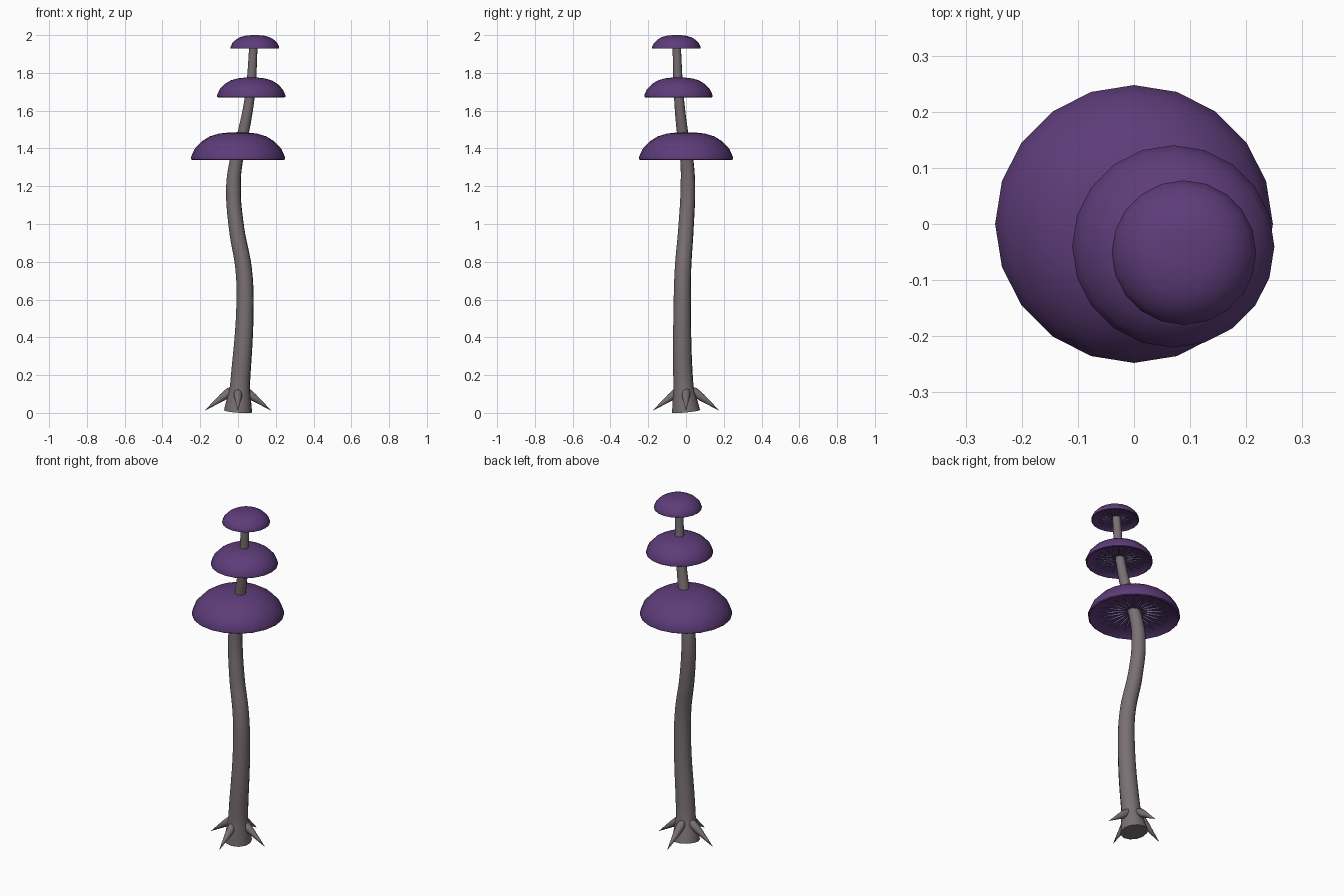
import bpy
import bmesh
from math import sin, cos, pi, radians
from mathutils import Vector, Matrix

cube = bpy.data.objects.get("Cube")
if cube:
    bpy.data.objects.remove(cube, do_unlink=True)


def material(name, rgb):
    mat = bpy.data.materials.new(name)
    mat.use_nodes = True
    mat.diffuse_color = (*rgb, 1)
    mat.node_tree.nodes["Principled BSDF"].inputs["Base Color"].default_value = (*rgb, 1)
    return mat


PURPLE = material("cap purple", (0.11, 0.045, 0.19))
GREY = material("stem grey", (0.19, 0.16, 0.17))
LILAC = material("gill lilac", (0.42, 0.29, 0.66))


def finish(obj, mat, angle=40):
    """Give an object its colour and smooth shading with sharp edges kept."""
    obj.data.materials.clear()
    obj.data.materials.append(mat)
    bpy.ops.object.select_all(action="DESELECT")
    obj.select_set(True)
    bpy.context.view_layer.objects.active = obj
    bpy.ops.object.shade_smooth_by_angle(angle=radians(angle))


def from_bmesh(name, bm, mat, angle=40):
    bmesh.ops.recalc_face_normals(bm, faces=bm.faces)
    mesh = bpy.data.meshes.new(name)
    bm.to_mesh(mesh)
    bm.free()
    obj = bpy.data.objects.new(name, mesh)
    bpy.context.collection.objects.link(obj)
    finish(obj, mat, angle)
    return obj


def lathe(bm, profile, sides, place=Matrix()):
    """Turn (radius, height) points round the local z axis."""
    rings = []
    for r, z in profile:
        count = 1 if r == 0 else sides
        rings.append([bm.verts.new(place @ Vector((r * cos(2 * pi * i / sides),
                                                   r * sin(2 * pi * i / sides), z)))
                      for i in range(count)])
    for a, b in zip(rings, rings[1:]):
        for i in range(sides):
            j = (i + 1) % sides
            quad = [a[i % len(a)], a[j % len(a)], b[j % len(b)], b[i % len(b)]]
            bm.faces.new(list(dict.fromkeys(quad)))


def along(start, end):
    """Placement whose z axis runs from start to end."""
    turn = (end - start).to_track_quat("Z", "Y").to_matrix().to_4x4()
    return Matrix.Translation(start) @ turn


# Winding, tapering stem: x, y, z, radius
STEM = [(0, 0, 0.008, 0.075), (0.01, -0.013, 0.14, 0.053), (0.037, -0.02, 0.57, 0.046),
        (0.03, -0.016, 0.76, 0.044), (-0.008, 0, 0.98, 0.041), (-0.024, 0.01, 1.2, 0.039),
        (-0.008, 0.004, 1.34, 0.035), (0.027, -0.018, 1.48, 0.03),
        (0.063, -0.038, 1.68, 0.026), (0.083, -0.05, 1.96, 0.022)]
curve = bpy.data.curves.new("stem", "CURVE")
curve.dimensions = "3D"
curve.bevel_depth = 1
curve.bevel_resolution = 4
curve.resolution_u = 6
curve.use_fill_caps = True
spline = curve.splines.new("BEZIER")
spline.bezier_points.add(len(STEM) - 1)
for point, (x, y, z, r) in zip(spline.bezier_points, STEM):
    point.co = (x, y, z)
    point.radius = r
    point.handle_left_type = point.handle_right_type = "AUTO"
stem = bpy.data.objects.new("stem", curve)
bpy.context.collection.objects.link(stem)
bpy.context.view_layer.objects.active = stem
stem.select_set(True)
bpy.ops.object.convert(target="MESH")
finish(bpy.context.object, GREY)

# Four thorn-like roots round the foot
bm = bmesh.new()
ROOT = [(0, -0.012), (0.017, -0.004), (0.024, 0.02), (0.02, 0.065), (0.01, 0.125), (0, 0.185)]
for k in range(4):
    out = Vector((cos(k * pi / 2), sin(k * pi / 2), 0))
    lathe(bm, ROOT, 8, along(out * 0.03 + Vector((0, 0, 0.122)),
                             out * 0.176 + Vector((0, 0, 0.012))))
from_bmesh("roots", bm, GREY, 60)

# Domed caps with a hollow underside, and gills beneath each
DOME = [(0, 1), (0.2, 0.99), (0.4, 0.95), (0.6, 0.85), (0.77, 0.67), (0.92, 0.4), (0.99, 0.13),
        (0.99, 0.03), (0.96, 0), (0.9, 0.06), (0.8, 0.14), (0.45, 0.24), (0, 0.3)]
GILLS = 22
for level, (x, y, z, radius, height) in {
        "lower": (0, 0, 1.338, 0.25, 0.148),
        "middle": (0.07, -0.04, 1.67, 0.182, 0.106),
        "upper": (0.089, -0.051, 1.928, 0.13, 0.072)}.items():
    place = Matrix.Translation((x, y, z))
    bm = bmesh.new()
    lathe(bm, [(r * radius, h * height) for r, h in DOME], 20, place)
    from_bmesh(level + "_cap", bm, PURPLE)

    bm = bmesh.new()
    for k in range(GILLS):
        turn = Matrix.Rotation(2 * pi * k / GILLS, 4, "Z")
        start = Vector((0.12 * radius, 0, 0.24 * height))
        end = Vector((0.78 * radius, 0, 0.11 * height))
        blade = [(0, 0), (0.022 * radius, 0.2 * radius),
                 (0.018 * radius, 0.4 * radius), (0, (end - start).length)]
        lathe(bm, blade, 4, place @ turn @ along(start, end))
    from_bmesh(level + "_gills", bm, LILAC, 30)
